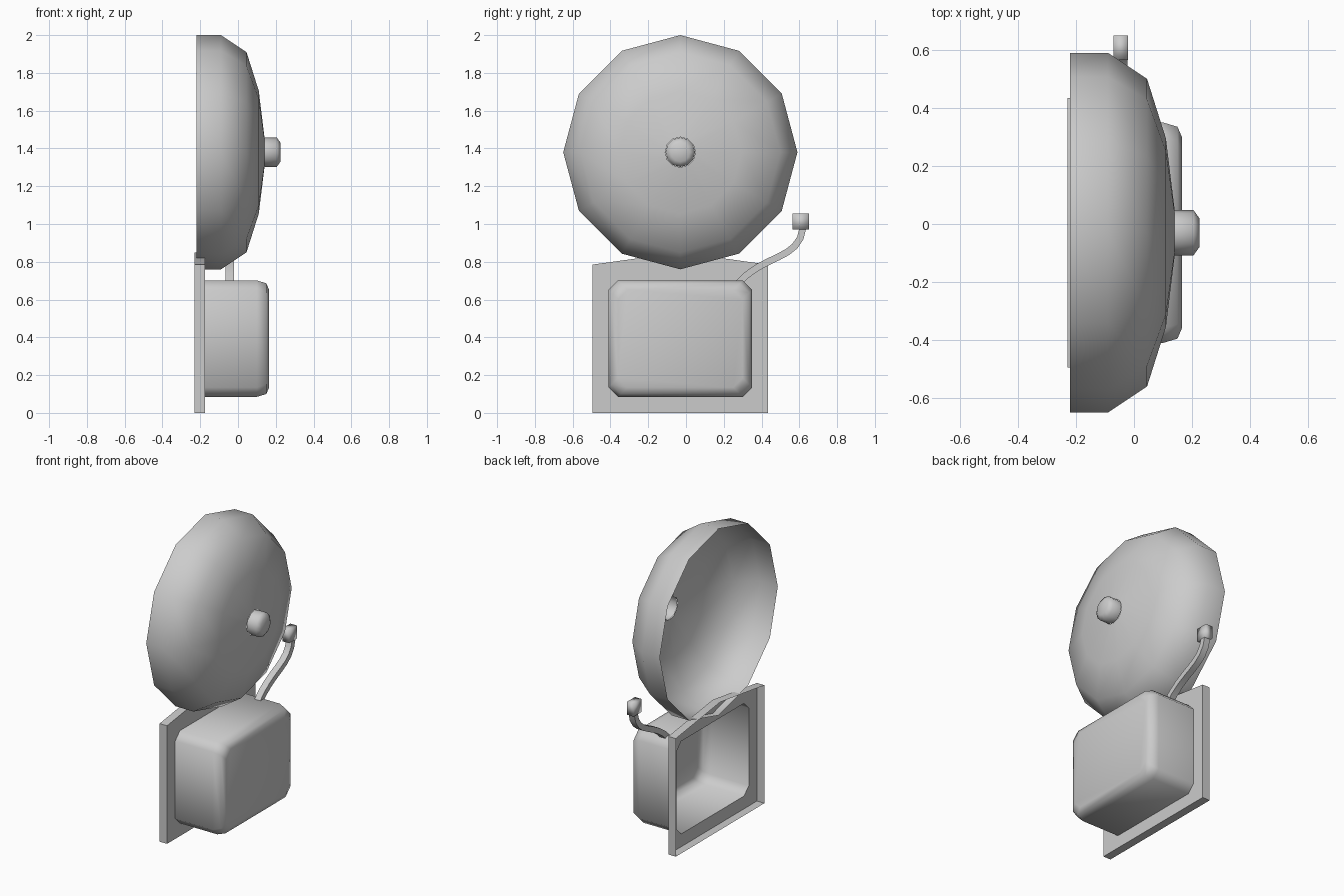
import bpy, bmesh, math
from mathutils import Vector

if "Cube" in bpy.data.objects:
    bpy.data.objects.remove(bpy.data.objects["Cube"], do_unlink=True)

grey = bpy.data.materials.new("plain grey")
grey.use_nodes = True
colour = (0.6, 0.6, 0.6, 1)
grey.diffuse_color = colour
grey.node_tree.nodes["Principled BSDF"].inputs["Base Color"].default_value = colour

CY = -0.03  # centre line shared by bell and housing


def loft(name, rings, cap_start=False, cap_end=False, angle=40):
    """Skin a list of equal-length closed rings of points."""
    bm = bmesh.new()
    loops = [[bm.verts.new(p) for p in ring] for ring in rings]
    n = len(loops[0])
    for a, b in zip(loops, loops[1:]):
        for i in range(n):
            j = (i + 1) % n
            bm.faces.new((a[i], a[j], b[j], b[i]))
    if cap_start:
        bm.faces.new(loops[0][::-1])
    if cap_end:
        bm.faces.new(loops[-1])
    mesh = bpy.data.meshes.new(name)
    bm.to_mesh(mesh)
    bm.free()
    mesh.materials.append(grey)
    obj = bpy.data.objects.new(name, mesh)
    bpy.context.collection.objects.link(obj)
    bpy.ops.object.select_all(action="DESELECT")
    obj.select_set(True)
    bpy.context.view_layer.objects.active = obj
    bpy.ops.object.shade_smooth_by_angle(angle=math.radians(angle))
    return obj


def circle(x, r, n=12, z=1.38):
    return [(x, CY + r * math.cos(i * math.tau / n), z + r * math.sin(i * math.tau / n))
            for i in range(n)]


def chamfered(x, inset, cut=0.05):
    """Rectangle with cut corners, the outline of the housing."""
    hy, hz = 0.38 - inset, 0.308 - inset
    pts = [(hy, cut - hz), (hy, hz - cut), (hy - cut, hz), (cut - hy, hz),
           (-hy, hz - cut), (-hy, cut - hz), (cut - hy, -hz), (hy - cut, -hz)]
    return [(x, CY + y, 0.393 + z) for y, z in pts]


# Open gong with a hollow boss at its crown
loft("gong", [circle(x, r) for x, r in
              ((-0.22, 0.62), (-0.09, 0.62), (0.045, 0.53), (0.11, 0.325), (0.14, 0.08))], angle=60)
loft("gong_boss", [circle(x, r) for x, r in
                   ((0.14, 0.078), (0.205, 0.078), (0.225, 0.05))], cap_end=True, angle=60)

# Housing box, open at the wall side
loft("housing", [chamfered(x, i) for x, i in
                 ((-0.175, 0), (0.10, 0), (0.15, 0.015), (0.165, 0.05))], cap_end=True, angle=60)

# Wall tray: walls and a front sheet that meets the housing opening
outline = [(0.465, 0), (0.465, 0.4), (0.465, 0.785), (0, 0.85),
           (-0.465, 0.785), (-0.465, 0.4), (-0.465, 0), (0, 0)]
back = [(-0.23, CY + y, z) for y, z in outline]
front = [(-0.175, y, z) for _, y, z in back]
hole = chamfered(-0.175, 0)
# order the opening's corners so that each pair faces one side of the outline
hole = [hole[i] for i in (0, 1, 2, 3, 4, 5, 6, 7)]
outline_fit = [front[0], front[2], front[2], front[4], front[4], front[6], front[6], front[0]]
tray = loft("wall_tray", [back, front], angle=20)
bm = bmesh.new()
bm.from_mesh(tray.data)
outer = [bm.verts.new(p) for p in outline_fit]
inner = [bm.verts.new(p) for p in hole]
for i in range(8):
    j = (i + 1) % 8
    bm.faces.new((outer[i], outer[j], inner[j], inner[i]))
bm.faces.new([bm.verts.new(front[i]) for i in (2, 3, 4)])
bmesh.ops.remove_doubles(bm, verts=bm.verts, dist=0.0005)
bmesh.ops.dissolve_degenerate(bm, edges=bm.edges, dist=0.0001)
bm.to_mesh(tray.data)
bm.free()

# Curved striker arm, a flat bar swept along a smooth path
p0, p1, p2, p3 = (Vector(p) for p in ((0.26, 0.67), (0.41, 0.85), (0.60, 0.80), (0.62, 0.985)))
rings = []
for k in range(9):
    t = k / 8
    s = 1 - t
    p = s**3 * p0 + 3 * s * s * t * p1 + 3 * s * t * t * p2 + t**3 * p3
    d = (s * s * (p1 - p0) + 2 * s * t * (p2 - p1) + t * t * (p3 - p2)).normalized()
    side = Vector((d.y, -d.x)) * 0.018
    a, b = p + side, p - side
    rings.append([(-0.065, *a), (-0.022, *a), (-0.022, *b), (-0.065, *b)])
loft("striker_arm", rings, cap_start=True, cap_end=True)

# Striker head
loft("striker_head", [[(x, y, z) for x, y in
                       ((-0.07, 0.565), (-0.02, 0.565), (-0.02, 0.65), (-0.07, 0.65))]
                      for z in (0.97, 1.055)], cap_start=True, cap_end=True, angle=100)
